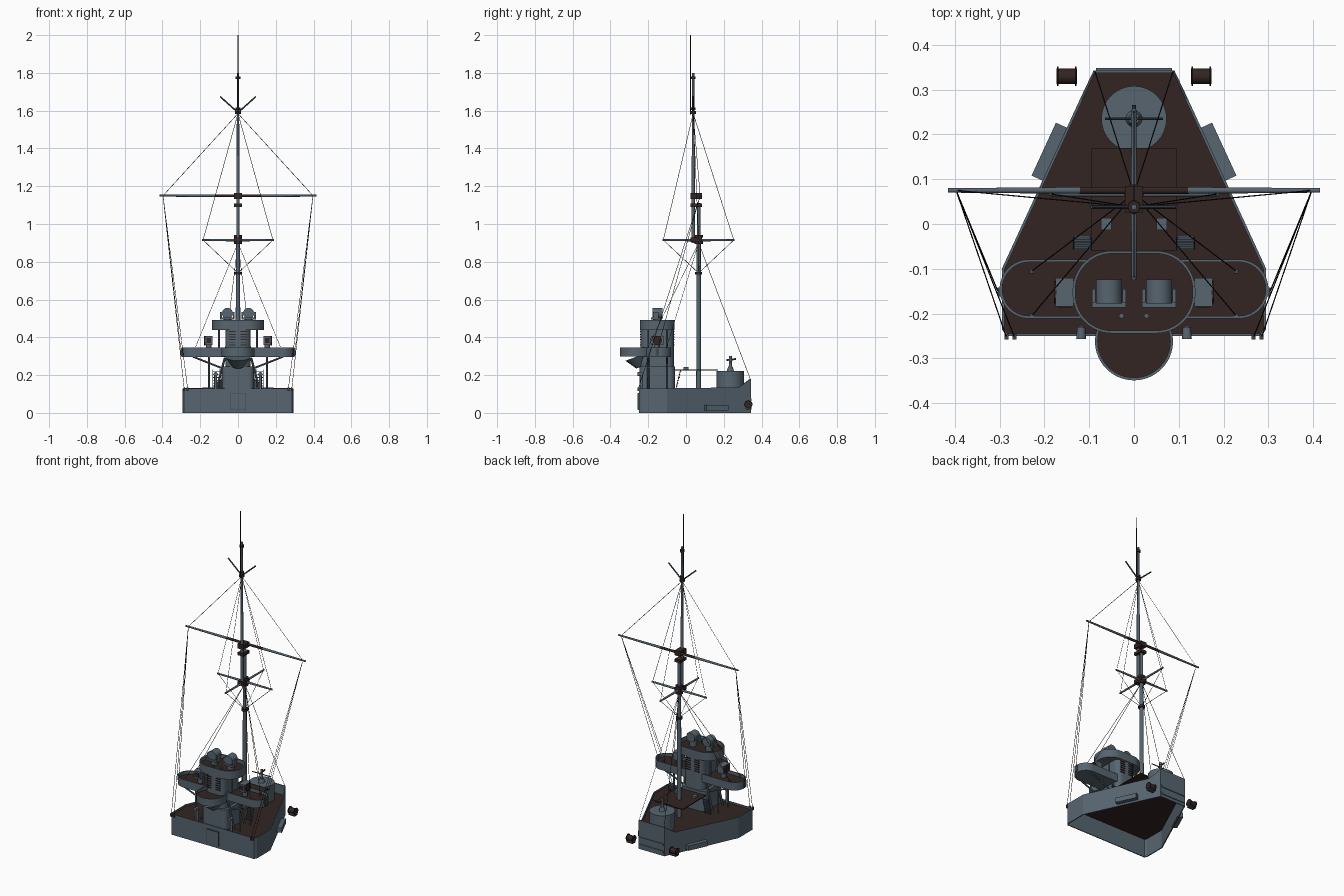
import bpy, bmesh, math
from mathutils import Vector, Matrix

old = bpy.data.objects.get("Cube")
if old:
    bpy.data.objects.remove(old, do_unlink=True)


def material(name, rgb):
    m = bpy.data.materials.new(name)
    m.use_nodes = True
    m.diffuse_color = (*rgb, 1)
    m.node_tree.nodes["Principled BSDF"].inputs["Base Color"].default_value = (*rgb, 1)
    return m


GREY = material("slate grey", (0.095, 0.13, 0.16))
DARK = material("dark slate", (0.05, 0.068, 0.082))
BROWN = material("dark brown", (0.032, 0.018, 0.016))
BLACK = material("rigging black", (0.012, 0.009, 0.009))
SIDES = (("left", 1), ("right", -1))


def finish(name, bm, *mats, smooth=False):
    bmesh.ops.recalc_face_normals(bm, faces=bm.faces[:])
    me = bpy.data.meshes.new(name)
    bm.to_mesh(me)
    bm.free()
    ob = bpy.data.objects.new(name, me)
    bpy.context.collection.objects.link(ob)
    for m in mats:
        me.materials.append(m)
    if smooth:
        bpy.ops.object.select_all(action='DESELECT')
        ob.select_set(True)
        bpy.context.view_layer.objects.active = ob
        bpy.ops.object.shade_smooth_by_angle()
    return ob


def box(name, center, size, mat, turn=0):
    bm = bmesh.new()
    m = Matrix.Translation(center) @ Matrix.Rotation(turn, 4, 'Z') @ Matrix.Diagonal((*size, 1))
    bmesh.ops.create_cube(bm, size=1, matrix=m)
    return finish(name, bm, mat)


def rod(name, a, b, r, mat, r2=None, n=16):
    a, b = Vector(a), Vector(b)
    bm = bmesh.new()
    m = Matrix.Translation((a + b) / 2) @ (b - a).to_track_quat('Z', 'Y').to_matrix().to_4x4()
    bmesh.ops.create_cone(bm, cap_ends=True, segments=n, radius1=r,
                          radius2=r if r2 is None else r2, depth=(b - a).length, matrix=m)
    return finish(name, bm, mat, smooth=True)


def stadium(hx, hy, center, r, n=16):
    # rounded outline: half sizes, centre, corner radius
    pts = []
    for q, (sx, sy) in enumerate(((1, 1), (-1, 1), (-1, -1), (1, -1))):
        for i in range(n + 1):
            t = (q + i / n) * math.pi / 2
            pts.append((center[0] + sx * (hx - r) + r * math.cos(t),
                        center[1] + sy * (hy - r) + r * math.sin(t)))
    return pts


def prism(name, pts, z0, z1, mat, smooth=True):
    bm = bmesh.new()
    f = bm.faces.new([bm.verts.new((x, y, z0)) for x, y in pts])
    top = bmesh.ops.extrude_face_region(bm, geom=[f])
    bmesh.ops.translate(bm, vec=(0, 0, z1 - z0),
                        verts=[v for v in top["geom"] if isinstance(v, bmesh.types.BMVert)])
    bmesh.ops.remove_doubles(bm, verts=bm.verts[:], dist=0.0002)
    return finish(name, bm, mat, smooth=smooth)


def tub(name, hx, hy, center, r, z0, z1, floor):
    # open tub: outer wall, rim, inner wall and a brown floor
    w = 0.006
    outer, inner = stadium(hx, hy, center, r), stadium(hx - w, hy - w, center, r - w)
    bm = bmesh.new()
    rings = [[bm.verts.new((x, y, z)) for x, y in pts]
             for pts, z in ((outer, z0), (outer, z1), (inner, z1), (inner, floor))]
    bm.faces.new(rings[0])
    bm.faces.new(rings[3]).material_index = 1
    for lo, hi in zip(rings, rings[1:]):
        for i in range(len(lo)):
            bm.faces.new((lo[i - 1], lo[i], hi[i], hi[i - 1]))
    bmesh.ops.remove_doubles(bm, verts=bm.verts[:], dist=0.0002)
    return finish(name, bm, GREY, BROWN, smooth=True)


# Hull: open-bottomed shell with a stern bulwark that sweeps up
half = [(0.285, -0.25, 0.13), (0.295, -0.235, 0.13), (0.295, -0.1, 0.13),
        (0.12, 0.28, 0.135), (0.09, 0.343, 0.18)]
outline = half + [(-x, y, z) for x, y, z in reversed(half)]
bm = bmesh.new()
low = [bm.verts.new((x, y, 0)) for x, y, z in outline]
high = [bm.verts.new(p) for p in outline]
for i in range(len(outline)):
    bm.faces.new((low[i - 1], low[i], high[i], high[i - 1]))
hull = finish("hull", bm, GREY)
shell = hull.modifiers.new("plating", 'SOLIDIFY')
shell.thickness = 0.006
prism("main_deck", [(x * 0.985, y * 0.99) for x, y, z in outline], 0.114, 0.12, BROWN, False)
box("bow_hatch", (0, -0.251, 0.06), (0.085, 0.006, 0.09), DARK)
box("bow_hatch_panel", (0, -0.253, 0.06), (0.079, 0.006, 0.084), GREY)
for z in (0.025, 0.07):
    box("stern_ledge", (0, 0.342, z), (0.17, 0.012, 0.014), GREY)

for side, s in SIDES:
    box(side + "_hull_fender", (s * 0.186, 0.16, 0.027), (0.034, 0.13, 0.03), GREY, s * 0.432)
    # Floating reels beside the stern
    x = s * 0.15
    rod(side + "_reel", (x - 0.023, 0.33, 0.045), (x + 0.023, 0.33, 0.045), 0.017, BROWN)
    for e in (-0.02, 0.02):
        rod(side + "_reel_flange", (x + e - 0.002, 0.33, 0.045), (x + e + 0.002, 0.33, 0.045), 0.022, BLACK)
    box(side + "_reel_foot", (x, 0.33, 0.022), (0.044, 0.03, 0.006), DARK)
    # Deck fittings
    for fx in (0.267, 0.285):
        box(side + "_rigging_lug", (s * fx, -0.252, 0.125), (0.009, 0.012, 0.02), DARK)
    rod(side + "_vent_pipe", (s * 0.118, -0.235, 0.12), (s * 0.118, -0.235, 0.2), 0.008, GREY)
    rod(side + "_vent_cowl", (s * 0.118, -0.23, 0.205), (s * 0.118, -0.257, 0.205), 0.009, GREY, 0.011)
    box(side + "_deck_locker", (s * 0.062, 0, 0.237), (0.024, 0.026, 0.014), GREY)
    # Ladder from the main deck to the walkway
    for lx in (0.096, 0.134):
        rod(side + "_ladder_rail", (s * lx, -0.055, 0.12), (s * lx, -0.028, 0.228), 0.002, DARK, n=6)
    for i in range(7):
        t = (i + 0.5) / 7
        box(side + "_ladder_step", (s * 0.115, -0.055 + 0.027 * t, 0.12 + 0.105 * t), (0.038, 0.01, 0.003), DARK)

# Raised walkway and stern gun
box("raised_walkway", (0, 0.055, 0.227), (0.19, 0.23, 0.006), BROWN)
gun_y = 0.235
rod("gun_tub", (0, gun_y, 0.115), (0, gun_y, 0.222), 0.073, GREY, n=32)
rod("gun_post", (0, gun_y, 0.22), (0, gun_y, 0.3), 0.008, GREY)
rod("gun_crossbar", (-0.065, gun_y, 0.27), (0.065, gun_y, 0.27), 0.003, DARK, n=8)
rod("gun_base", (0, gun_y, 0.22), (0, gun_y, 0.245), 0.019, GREY, 0.012)
rod("gun_barrel", (0, gun_y - 0.02, 0.28), (0, gun_y + 0.03, 0.285), 0.005, DARK, n=8)

# Bridge tower: wide base, narrow upper storey and stacked tubs
mid_y = -0.152
prism("tower_base", stadium(0.085, 0.093, (0, mid_y), 0.03), 0.115, 0.245, GREY)
prism("tower_middle", stadium(0.066, 0.088, (0, mid_y), 0.04), 0.245, 0.445, GREY)
tub("bow_tub", 0.087, 0.087, (0, -0.262), 0.087, 0.298, 0.345, 0.327)
tub("wing_platform", 0.3, 0.066, (0, -0.145), 0.066, 0.295, 0.345, 0.325)
tub("top_platform", 0.137, 0.092, (0, mid_y), 0.088, 0.44, 0.492, 0.468)
rod("bow_tub_support", (0, -0.235, 0.245), (0, -0.255, 0.3), 0.03, GREY, 0.07)
for y in (-0.241, -0.063):
    for i in range(6):
        for s in (-1, 1):
            box("tower_louver", (s * 0.03, y, 0.36 + i * 0.014), (0.032, 0.006, 0.005), BROWN)

for side, s in SIDES:
    # Platform struts
    for y in (-0.2, -0.1):
        rod(side + "_wing_post", (s * 0.153, y, 0.12), (s * 0.153, y, 0.3), 0.005, GREY, n=8)
        rod(side + "_wing_brace", (s * 0.08, y, 0.235), (s * 0.24, y, 0.298), 0.005, GREY, n=8)
        rod(side + "_base_flare", (s * 0.115, y, 0.12), (s * 0.07, y, 0.29), 0.006, GREY, n=8)
        rod(side + "_top_post", (s * 0.1, y, 0.32), (s * 0.1, y, 0.445), 0.005, GREY, n=8)
        box(side + "_stay_eye", (s * 0.228, y - 0.005, 0.335), (0.01, 0.01, 0.02), DARK)
    box(side + "_wing_lug", (s * 0.301, mid_y, 0.322), (0.008, 0.02, 0.04), DARK)
    # Wing director with a brown lens
    x = s * 0.155
    rod(side + "_wing_pedestal", (x, mid_y, 0.32), (x, mid_y, 0.36), 0.015, GREY)
    box(side + "_wing_director", (x, mid_y, 0.383), (0.04, 0.064, 0.048), GREY)
    rod(side + "_wing_lens", (x + s * 0.018, mid_y, 0.383), (x + s * 0.024, mid_y, 0.383), 0.025, BROWN)
    box(side + "_wing_window", (x, mid_y - 0.033, 0.383), (0.026, 0.004, 0.026), BROWN)
    # Top director drum in a yoke
    x = s * 0.056
    rod(side + "_top_pedestal", (x, mid_y, 0.465), (x, mid_y, 0.505), 0.022, GREY)
    rod(side + "_top_director", (x, -0.178, 0.527), (x, -0.124, 0.527), 0.029, GREY, n=24)
    for e in (-0.034, 0.034):
        box(side + "_yoke_arm", (x + e, -0.16, 0.515), (0.008, 0.03, 0.04), GREY)
    box(side + "_yoke_bar", (x, -0.18, 0.5), (0.076, 0.012, 0.01), GREY)
    rod(side + "_platform_knob", (s * 0.028, -0.205, 0.465), (s * 0.028, -0.205, 0.49), 0.006, GREY, n=8)

# Masts in overlapping stages
rod("lower_mast", (0, 0.067, 0.115), (0, 0.067, 0.93), 0.013, GREY, 0.011)
rod("lower_mast_head", (0, 0.067, 0.93), (0, 0.067, 1.11), 0.009, GREY)
rod("topmast", (0, 0.038, 0.9), (0, 0.038, 1.36), 0.009, GREY)
rod("topgallant_mast", (0, 0.038, 1.36), (0, 0.038, 1.8), 0.007, GREY, 0.006)
rod("antenna_pole", (0, 0.024, 1.58), (0, 0.024, 2.0), 0.0035, BLACK, 0.0025, n=8)
for y, z, r in ((0.067, 0.74, 0.019), (0.067, 0.9, 0.022), (0.067, 0.935, 0.022),
                (0.038, 1.59, 0.015), (0.038, 1.775, 0.013), (0.038, 1.61, 0.012)):
    rod("mast_collar", (0, y, z - 0.007), (0, y, z + 0.007), r, BROWN)
for z, h in ((0.917, 0.025), (1.1, 0.018), (1.148, 0.03)):
    box("mast_bracket", (0, 0.055, z), (0.04, 0.06, h), BROWN)

# Yard, cross spreader and V antenna
rod("yard_center", (-0.12, 0.075, 1.15), (0.12, 0.075, 1.15), 0.0075, BROWN)
for side, s in SIDES:
    rod(side + "_yard_arm", (s * 0.12, 0.075, 1.15), (s * 0.415, 0.075, 1.15), 0.0075, GREY, 0.005)
    rod(side + "_spreader_arm", (0, 0.067, 0.915), (s * 0.19, 0.067, 0.915), 0.007, GREY, 0.005)
    rod(side + "_v_antenna", (0, 0.038, 1.59), (s * 0.095, 0.038, 1.675), 0.004, DARK, n=8)
rod("fore_spreader", (0, 0.067, 0.915), (0, -0.125, 0.915), 0.007, GREY, 0.005)
rod("aft_spreader", (0, 0.067, 0.915), (0, 0.258, 0.915), 0.007, GREY, 0.005)

# Rigging: one curve holding every stay
peak, heel, hounds = (0, 0.038, 1.585), (0, 0.067, 0.74), (0, 0.067, 0.9)
stays = []
for end in ((0, -0.12, 0.915), (0, 0.253, 0.915), (0.185, 0.067, 0.915), (-0.185, 0.067, 0.915)):
    stays += [(peak, end), (end, heel)]
for side, s in SIDES:
    tip = (s * 0.397, 0.075, 1.15)
    stays += [(peak, tip), (tip, (s * 0.303, mid_y, 0.335)),
              (tip, (s * 0.267, -0.252, 0.13)), (tip, (s * 0.285, -0.252, 0.13)),
              (hounds, (s * 0.228, -0.105, 0.34)), (hounds, (s * 0.228, -0.205, 0.34)),
              (hounds, (s * 0.087, 0.34, 0.18))]
curve = bpy.data.curves.new("rigging", 'CURVE')
curve.dimensions = '3D'
curve.bevel_depth = 0.0013
curve.bevel_resolution = 0
curve.materials.append(BLACK)
for a, b in stays:
    line = curve.splines.new('POLY')
    line.points.add(1)
    line.points[0].co, line.points[1].co = (*a, 1), (*b, 1)
bpy.context.collection.objects.link(bpy.data.objects.new("rigging", curve))
